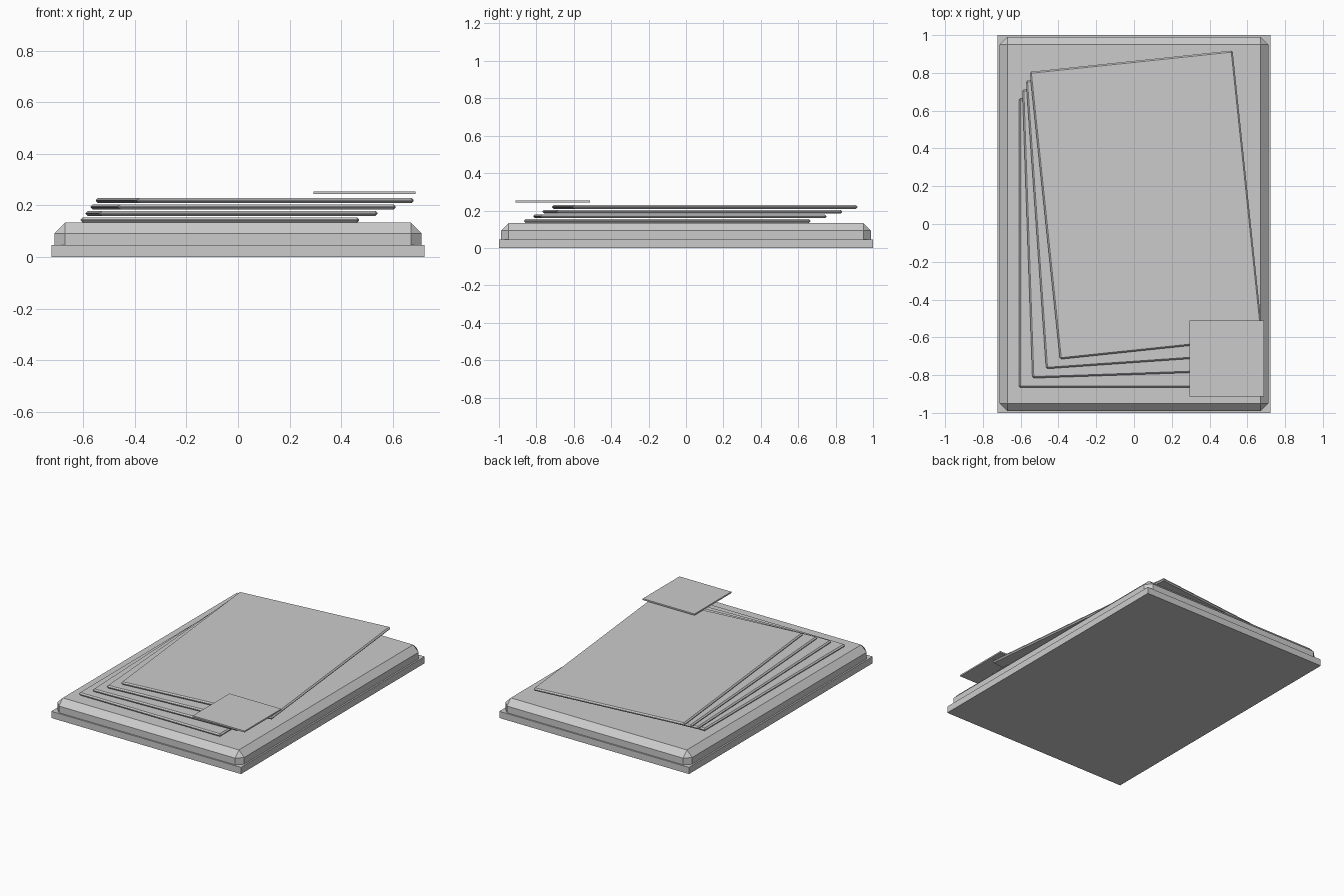
import bpy, math

if "Cube" in bpy.data.objects:
    bpy.data.objects.remove(bpy.data.objects["Cube"])


def slab(name, size, center, angle=0.0, bevel=0.0):
    """Box with an optional one-segment chamfer on all edges."""
    bpy.ops.mesh.primitive_cube_add(size=1, location=center,
                                    rotation=(0, 0, math.radians(angle)))
    ob = bpy.context.object
    ob.name = name
    ob.scale = size
    bpy.ops.object.transform_apply(location=False, rotation=False, scale=True)
    if bevel:
        mod = ob.modifiers.new("chamfer", 'BEVEL')
        mod.width = bevel
        mod.segments = 1
        mod.limit_method = 'NONE'
    return ob


# base plate and chamfered pad
slab("base_plate", (1.446, 2.0, 0.046), (0, 0, 0.023))
slab("pad", (1.424, 1.98, 0.129), (0, 0, 0.0685), bevel=0.041)

# fanned stack of sheets, each shifted and turned 2 degrees further
for i in range(4):
    slab(f"sheet_{i + 1}", (1.08, 1.53, 0.02),
         (-0.07 + 0.045 * i, -0.10 + 0.067 * i, 0.144 + 0.025 * i),
         angle=2 * i, bevel=0.008)

# small square label floating over the corner
slab("corner_label", (0.395, 0.40, 0.01), (0.491, -0.712, 0.249))
